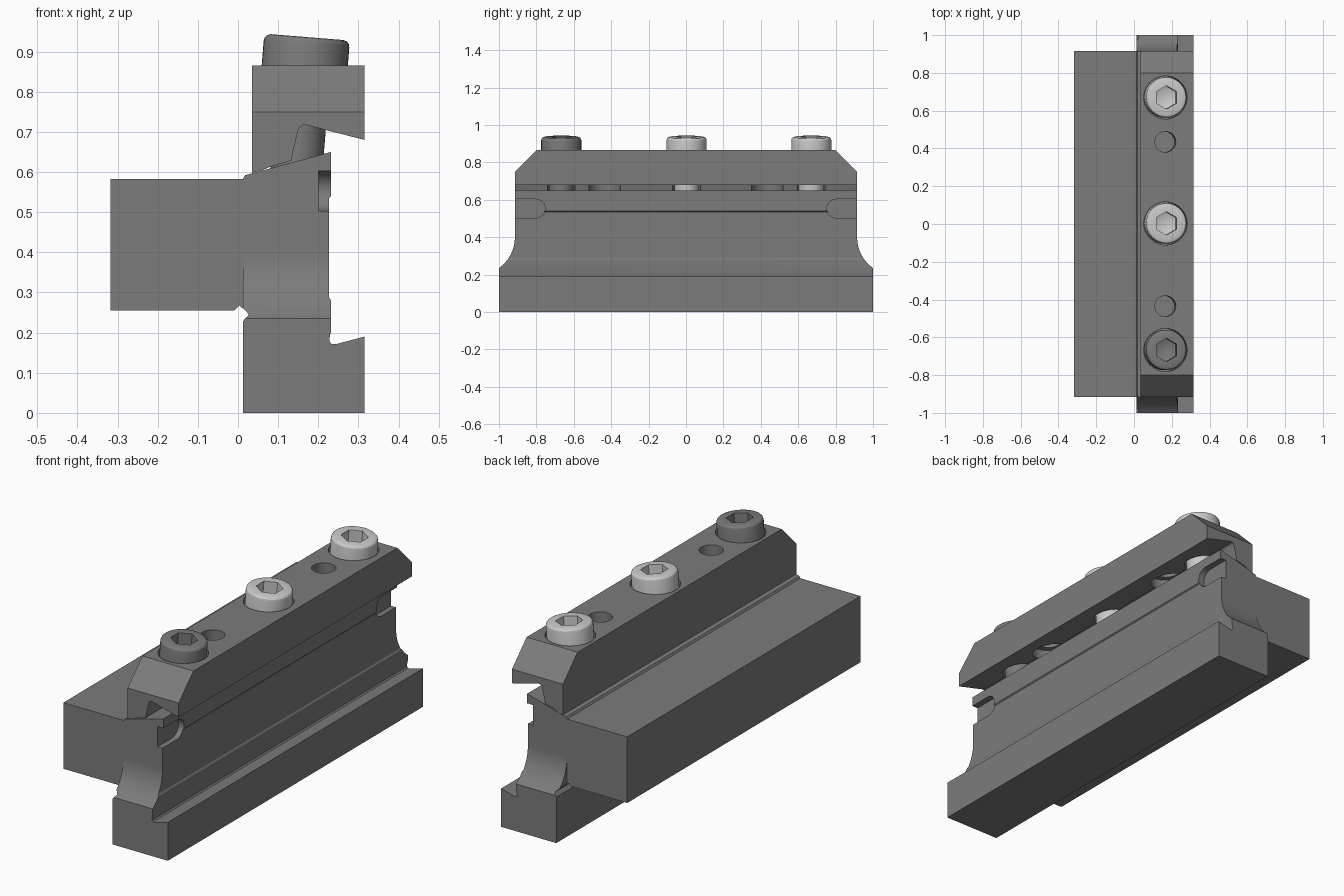
import bpy, bmesh
from math import pi, sin, cos, radians
from mathutils import Matrix, Vector

if "Cube" in bpy.data.objects:
    bpy.data.objects.remove(bpy.data.objects["Cube"])


def finish(bm, name):
    bmesh.ops.remove_doubles(bm, verts=bm.verts, dist=1e-5)
    bmesh.ops.recalc_face_normals(bm, faces=bm.faces)
    me = bpy.data.meshes.new(name)
    bm.to_mesh(me)
    bm.free()
    ob = bpy.data.objects.new(name, me)
    bpy.context.collection.objects.link(ob)
    return ob


def prism(name, pts, axis, lo, hi):
    """Extrude an (x, z) outline along y or a (y, z) outline along x."""
    bm = bmesh.new()
    vs = [bm.verts.new((a, lo, b) if axis == 'y' else (lo, a, b)) for a, b in pts]
    face = bm.faces.new(vs)
    ext = bmesh.ops.extrude_face_region(bm, geom=[face])
    move = Vector((0, hi - lo, 0) if axis == 'y' else (hi - lo, 0, 0))
    bmesh.ops.translate(bm, vec=move, verts=[e for e in ext['geom'] if isinstance(e, bmesh.types.BMVert)])
    return finish(bm, name)


def lathe(name, profile, matrix, steps=40):
    """Revolve an (r, z) profile about local z and place it."""
    bm = bmesh.new()
    vs = [bm.verts.new((0, r, z)) for r, z in profile]
    es = [bm.edges.new(p) for p in zip(vs, vs[1:])]
    bmesh.ops.spin(bm, geom=vs + es, cent=(0, 0, 0), axis=(0, 0, 1), angle=2 * pi, steps=steps)
    bm.transform(matrix)
    return finish(bm, name)


def boolean(ob, cutter, op='DIFFERENCE'):
    cutter.hide_render = True
    mod = ob.modifiers.new('cut', 'BOOLEAN')
    mod.operation, mod.object, mod.solver = op, cutter, 'EXACT'
    bpy.context.view_layer.objects.active = ob
    bpy.ops.object.modifier_apply(modifier=mod.name)
    bpy.data.objects.remove(cutter)


def mirrored(half):
    """Close a right-hand (y, z) outline with its mirror image."""
    return half + [(-y, z) for y, z in reversed(half)]


def material(name, v):
    m = bpy.data.materials.new(name)
    m.diffuse_color = (v, v, v, 1)
    m.use_nodes = True
    m.node_tree.nodes["Principled BSDF"].inputs["Base Color"].default_value = m.diffuse_color
    return m


dark = material('dark_steel', 0.2)
light = material('bright_steel', 0.55)

# Square shank with a relieved lower inner corner
shank = prism('shank', [(-0.318, 0.255), (-0.01, 0.255), (0.003, 0.267), (0.012, 0.26),
                        (0.012, 0.583), (-0.318, 0.583)], 'y', -0.915, 0.915)

# Holder body: lower jaw, blade seat and sloped top
body = prism('holder_body', [
    (0.012, 0), (0.315, 0), (0.315, 0.19), (0.243, 0.171), (0.234, 0.171), (0.228, 0.178),
    (0.228, 0.187), (0.232, 0.205), (0.232, 0.28), (0.227, 0.288), (0.227, 0.535),
    (0.232, 0.54), (0.232, 0.65), (0.018, 0.592), (0.012, 0.583), (0.012, 0.262),
    (0.027, 0.245), (0.012, 0.228)], 'y', -1.1, 1.1)

# Wide foot sweeping up into narrower ends
R = 0.2026
end = radians(54.5)
arc = [(0.915 + R - R * cos(end * i / 12), 0.4 - R * sin(end * i / 12)) for i in range(12, -1, -1)]
boolean(body, prism('body_outline', mirrored([(1, -0.1), (1, 0.235)] + arc[1:] + [(0.915, 0.8)]),
                    'x', -0.1, 0.5), 'INTERSECT')

# Round-ended slots at both ends of the blade seat
for s in (-1, 1):
    pts = [(s * 1.1, 0.603)]
    pts += [(s * (0.803 - 0.05 * sin(pi * i / 16)), 0.553 + 0.05 * cos(pi * i / 16)) for i in range(17)]
    boolean(body, prism('slot_cutter', pts + [(s * 1.1, 0.503)], 'x', 0.2, 0.3))

# Upper clamp bar with chamfered ends
clamp = prism('clamp_bar', [
    (0.035, 0.865), (0.035, 0.598), (0.06, 0.604), (0.08, 0.613), (0.132, 0.628), (0.148, 0.697),
    (0.153, 0.711), (0.161, 0.717), (0.17, 0.717), (0.315, 0.68), (0.315, 0.865)], 'y', -1.1, 1.1)
boolean(clamp, prism('clamp_outline', mirrored([(0.915, 0.5), (0.915, 0.75), (0.8, 0.865), (0.75, 0.915)]),
                     'x', -0.1, 0.5), 'INTERSECT')


def tilted(y):
    return Matrix.Translation((0.172, y, 0.936)) @ Matrix.Rotation(radians(4.6), 4, 'Y')


# Stepped spring holes
for y in (-0.435, 0.435):
    boolean(clamp, lathe('hole_cutter', [(0, -0.5), (0.085, -0.5), (0.085, -0.17), (0.055, -0.17),
                                         (0.055, 0.1), (0, 0.1)], tilted(y)))

# Socket-head screws in counterbored holes
screws = []
for name, y in (('front', -0.667), ('middle', 0.003), ('back', 0.67)):
    m = tilted(y)
    boolean(clamp, lathe('counterbore_cutter', [(0, -0.5), (0.075, -0.5), (0.075, -0.14), (0.114, -0.14),
                                                (0.114, 0.1), (0, 0.1)], m))
    screw = lathe(name + '_screw', [(0, -0.55), (0.065, -0.55), (0.065, -0.135), (0.107, -0.135),
                                    (0.107, -0.018), (0.105, -0.009), (0.1, -0.003), (0.091, 0), (0, 0)], m)
    boolean(screw, lathe('hex_cutter', [(0, -0.09), (0.062, -0.065), (0.062, 0.03), (0, 0.03)], m, 6))
    screw.data.materials.append(dark if name == 'front' else light)
    screws.append(screw)

for ob in (shank, body, clamp):
    ob.data.materials.clear()
    ob.data.materials.append(dark)
for ob in [shank, body, clamp] + screws:
    bpy.ops.object.select_all(action='DESELECT')
    ob.select_set(True)
    bpy.context.view_layer.objects.active = ob
    bpy.ops.object.shade_smooth_by_angle(angle=radians(25))
